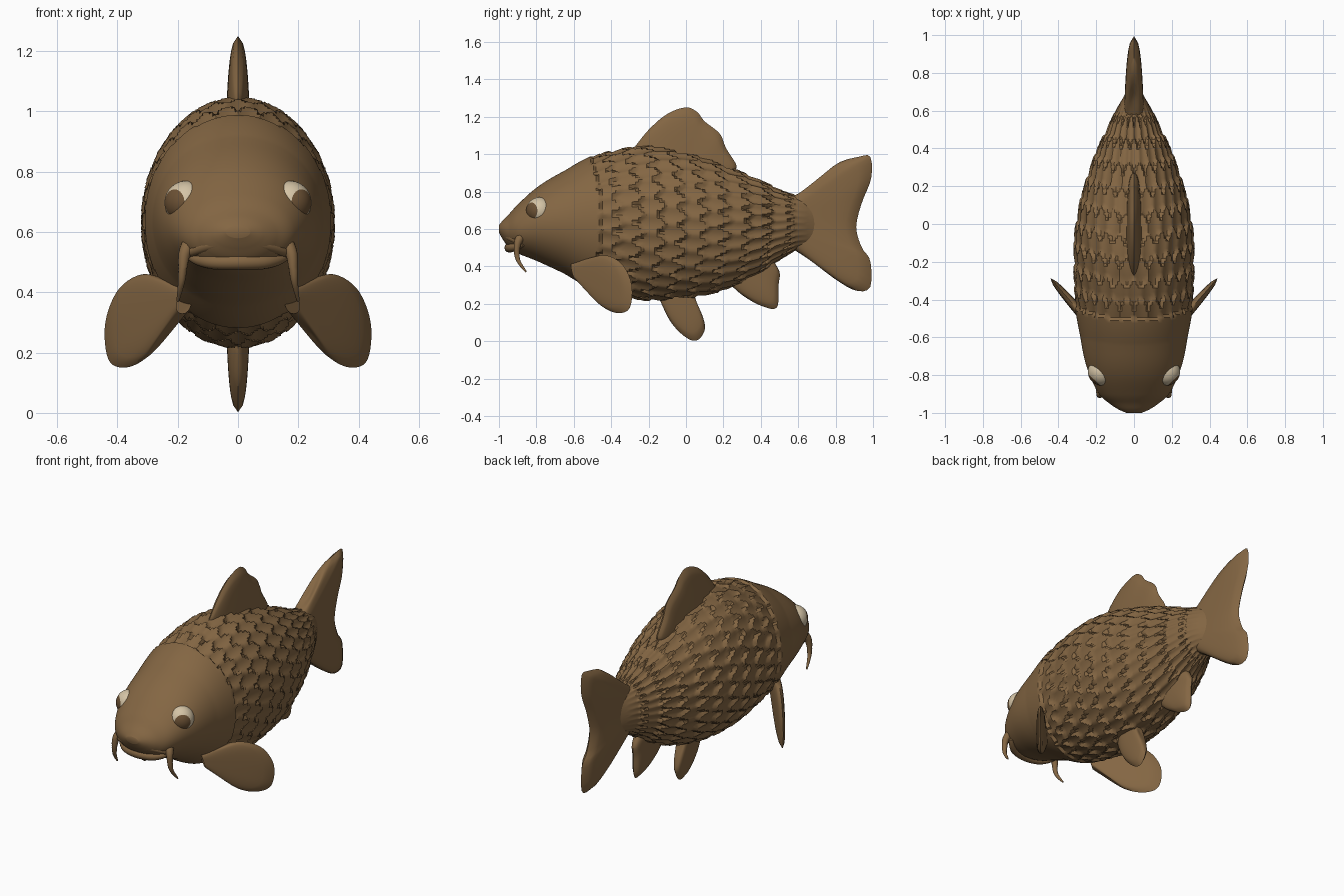
import bpy, bmesh, math
from mathutils import Vector

cube = bpy.data.objects.get("Cube")
if cube:
    bpy.data.objects.remove(cube, do_unlink=True)


def material(name, r, g, b):
    m = bpy.data.materials.new(name)
    m.use_nodes = True
    m.diffuse_color = (r, g, b, 1)
    m.node_tree.nodes["Principled BSDF"].inputs["Base Color"].default_value = (r, g, b, 1)
    return m


BROWN = material("scale_brown", 0.23, 0.133, 0.056)
IRIS = material("iris_brown", 0.15, 0.083, 0.035)
CREAM = material("eye_cream", 0.66, 0.55, 0.38)


def spline(points, t):
    """Smooth curve through the points, t from 0 to 1."""
    n = len(points) - 1
    i = min(int(t * n), n - 1)
    f = t * n - i
    a, b, c, d = (Vector(points[min(max(k, 0), n)]) for k in range(i - 1, i + 3))
    return b + (c - a) * (f / 2) + (a - b * 2.5 + c * 2 - d / 2) * f**2 \
        + (b * 1.5 - a / 2 - c * 1.5 + d / 2) * f**3


def finish(name, bm, mats=(BROWN,), angle=40):
    bmesh.ops.remove_doubles(bm, verts=bm.verts, dist=0.0002)
    bmesh.ops.recalc_face_normals(bm, faces=bm.faces)
    mesh = bpy.data.meshes.new(name)
    bm.to_mesh(mesh)
    bm.free()
    for m in mats:
        mesh.materials.append(m)
    ob = bpy.data.objects.new(name, mesh)
    bpy.context.collection.objects.link(ob)
    bpy.ops.object.select_all(action="DESELECT")
    ob.select_set(True)
    bpy.context.view_layer.objects.active = ob
    bpy.ops.object.shade_smooth_by_angle(angle=math.radians(angle))
    return ob


def skin(bm, rows, closed):
    """Quads between neighbouring rows of points."""
    grid = [[bm.verts.new(p) for p in row] for row in rows]
    for r, s in zip(grid, grid[1:]):
        n = len(r)
        for j in range(n if closed else n - 1):
            k = (j + 1) % n
            bm.faces.new((r[j], r[k], s[k], s[j]))
    return grid


# Body stations: y, top, bottom, half width
STATIONS = [
    (-1.0, 0.62, 0.58, 0.04), (-0.98, 0.645, 0.545, 0.085), (-0.95, 0.675, 0.505, 0.13),
    (-0.9, 0.73, 0.47, 0.185), (-0.8, 0.82, 0.43, 0.235), (-0.68, 0.895, 0.375, 0.27),
    (-0.5, 0.98, 0.29, 0.295), (-0.25, 1.035, 0.23, 0.31), (-0.05, 1.015, 0.23, 0.305),
    (0.15, 0.955, 0.265, 0.27), (0.35, 0.875, 0.345, 0.205), (0.5, 0.805, 0.44, 0.14),
    (0.6, 0.775, 0.49, 0.095), (0.7, 0.75, 0.5, 0.04),
]
AROUND, SCALES, LENGTH = 180, 26, 0.115


def relief(y, z, ang):
    """Gill cover lip, then rows of overlapping scales."""
    gill = -0.45 - 0.5 * (z - 0.64) ** 2
    if y < gill:
        return 0.012 * max(0, 1 - (gill - y) / 0.15)
    u = (y - gill) / LENGTH
    for k in range(-1, int(u) + 2):
        w = ang / math.tau * SCALES + 0.5 * (k % 2)
        edge = k + 0.5 + 0.55 * math.cos(math.pi * (w - round(w)))
        if u < edge:
            fade = min(1, max(0, (0.66 - y) / 0.2))
            return fade * (0.019 * max(0, 1 - (edge - u)) - 0.006)
    return 0


bm = bmesh.new()
rows = []
STEPS = 190
for i in range(STEPS + 1):
    y, top, low, half = spline(STATIONS, i / STEPS)
    mid, tall = (top + low) / 2, (top - low) / 2
    row = []
    for j in range(AROUND):
        a = math.tau * j / AROUND
        c, s = math.cos(a), math.sin(a)
        d = relief(y, mid + tall * s, a)
        row.append(((half + d) * c, y, mid + (tall + d) * s))
    rows.append(row)
grid = skin(bm, rows, True)
bm.faces.new(grid[0])
bm.faces.new(grid[-1])
finish("body", bm)


# Fins: a puffed sheet between a root line and a curved rim
def fin(name, root, rim, thick, place=lambda t, y, z: (t, y, z)):
    bm = bmesh.new()
    nu, nv = 12, 40
    for side in (-1, 1):
        rows = []
        for i in range(nv + 1):
            v = i / nv
            base = Vector(root[0]).lerp(Vector(root[1]), v)
            tip = spline(rim, v)
            row = []
            for j in range(nu + 1):
                u = j / nu
                p = base.lerp(tip, u)
                puff = math.sqrt(max(0, 1 - abs(2 * v - 1) ** 4) * (1 - u**5)) * (1 - 0.35 * u)
                row.append(place(side * thick * puff, p.x, p.y))
            rows.append(row)
        skin(bm, rows, False)
    finish(name, bm, angle=60)


fin("tail_fin", [(0.56, 0.77), (0.56, 0.5)],
    [(0.67, 0.82), (0.8, 0.945), (0.92, 0.985), (0.985, 0.985), (0.99, 0.87), (0.94, 0.74),
     (0.91, 0.61), (0.94, 0.5), (0.985, 0.43), (0.985, 0.29), (0.91, 0.27), (0.8, 0.33),
     (0.67, 0.43)], 0.055)
fin("dorsal_fin", [(-0.24, 0.98), (0.2, 0.88)],
    [(-0.28, 1.03), (-0.2, 1.13), (-0.1, 1.215), (0, 1.25), (0.06, 1.225), (0.1, 1.175),
     (0.18, 1.11), (0.215, 1.03), (0.27, 0.94), (0.25, 0.9)], 0.042)
fin("pelvic_fin", [(-0.12, 0.28), (0.04, 0.28)],
    [(-0.14, 0.22), (-0.08, 0.1), (0, 0.02), (0.06, 0.005), (0.1, 0.06), (0.09, 0.13),
     (0.05, 0.22)], 0.04)
fin("anal_fin", [(0.22, 0.35), (0.42, 0.47)],
    [(0.25, 0.29), (0.31, 0.24), (0.4, 0.19), (0.485, 0.18), (0.495, 0.3), (0.5, 0.37),
     (0.46, 0.44)], 0.04)

for side, label in ((1, "left"), (-1, "right")):
    # Paddle fins swept outwards and back
    def swept(t, y, z, side=side):
        return (side * (0.22 + (y + 0.54) * 0.88 + t * 0.75), y - t * 0.66, z)

    fin(label + "_pectoral_fin", [(-0.6, 0.42), (-0.58, 0.33)],
        [(-0.52, 0.44), (-0.43, 0.46), (-0.34, 0.41), (-0.29, 0.3), (-0.3, 0.18),
         (-0.36, 0.15), (-0.44, 0.18), (-0.51, 0.26)], 0.032, swept)

    # Eyes: sphere with its pole facing out, iris on the cap
    bm = bmesh.new()
    bmesh.ops.create_uvsphere(bm, u_segments=32, v_segments=24, radius=0.073)
    for f in bm.faces:
        f.material_index = 1 if f.calc_center_median().z > 0.058 else 0
    eye = finish(label + "_eye", bm, (CREAM, IRIS))
    eye.location = (side * 0.171, -0.782, 0.697)
    eye.rotation_euler = Vector((side * 0.66, -0.72, 0)).to_track_quat("Z", "Y").to_euler()


# Tapered tubes for lips and barbels
def tube(name, path, radius):
    bm = bmesh.new()
    rows = []
    steps = 24
    for i in range(steps + 1):
        t = i / steps
        p = spline(path, t)
        d = (spline(path, min(1, t + 0.01)) - spline(path, max(0, t - 0.01))).normalized()
        q = d.to_track_quat("Z", "Y")
        r = radius(t)
        rows.append([p + q @ Vector((r * math.cos(a), r * math.sin(a), 0))
                     for a in (math.tau * k / 12 for k in range(12))])
    grid = skin(bm, rows, True)
    bm.faces.new(grid[0])
    bm.faces.new(grid[-1])
    finish(name, bm, angle=60)


def lip(name, profile, size):
    path = [(-x, y, z) for x, y, z in profile[:0:-1]] + profile
    tube(name, path, lambda t: size * (0.45 + 0.55 * math.sin(math.pi * t)))


lip("upper_lip", [(0, -0.965, 0.567), (0.08, -0.948, 0.56), (0.14, -0.91, 0.54),
                  (0.17, -0.88, 0.525)], 0.024)
lip("lower_lip", [(0, -0.945, 0.5), (0.08, -0.93, 0.5), (0.13, -0.9, 0.507),
                  (0.16, -0.87, 0.52)], 0.026)

for side, label in ((1, "left"), (-1, "right")):
    tube(label + "_barbel",
         [(side * x, y, z) for x, y, z in ((0.155, -0.87, 0.57), (0.178, -0.9, 0.525),
                                           (0.187, -0.9, 0.44), (0.2, -0.855, 0.37))],
         lambda t: 0.024 * (1 - t) + 0.004)
